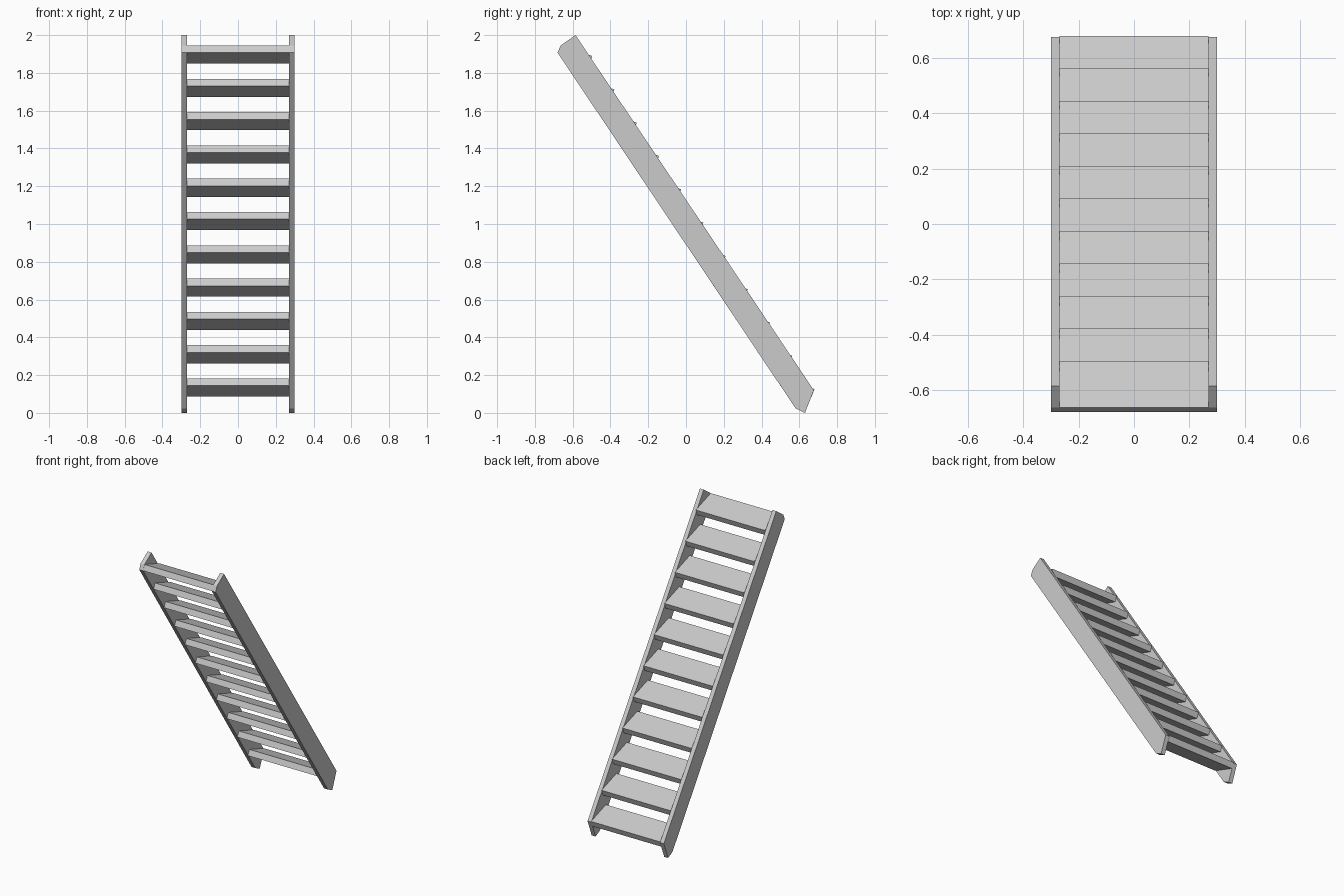
import bpy, bmesh, math

if "Cube" in bpy.data.objects:
    bpy.data.objects.remove(bpy.data.objects["Cube"])


def prism(name, profile, x0, x1):
    """Extrude a (y, z) profile from x0 to x1."""
    bm = bmesh.new()
    face = bm.faces.new([bm.verts.new((x0, y, z)) for y, z in profile])
    ext = bmesh.ops.extrude_face_region(bm, geom=[face])
    verts = [g for g in ext["geom"] if isinstance(g, bmesh.types.BMVert)]
    bmesh.ops.translate(bm, verts=verts, vec=(x1 - x0, 0, 0))
    bmesh.ops.recalc_face_normals(bm, faces=bm.faces)
    mesh = bpy.data.meshes.new(name)
    bm.to_mesh(mesh)
    bm.free()
    obj = bpy.data.objects.new(name, mesh)
    bpy.context.collection.objects.link(obj)
    return obj


# Sloping side rails with clipped ends
rail = [(-0.585, 2.0), (-0.664, 1.945), (-0.68, 1.907),
        (0.58, 0.024), (0.63, 0.0), (0.677, 0.12)]
for side, x0, x1 in (("left", -0.30, -0.27), ("right", 0.27, 0.30)):
    prism(side + "_side_rail", rail, x0, x1)

# Eleven tilted treads, stepping down towards the back
tread = [(-0.68, 1.907), (-0.663, 1.945), (-0.496, 1.889), (-0.511, 1.849)]
for i in range(11):
    profile = [(y + 0.1176 * i, z - 0.1763 * i) for y, z in tread]
    prism(f"tread_{i + 1}", profile, -0.27, 0.27)
